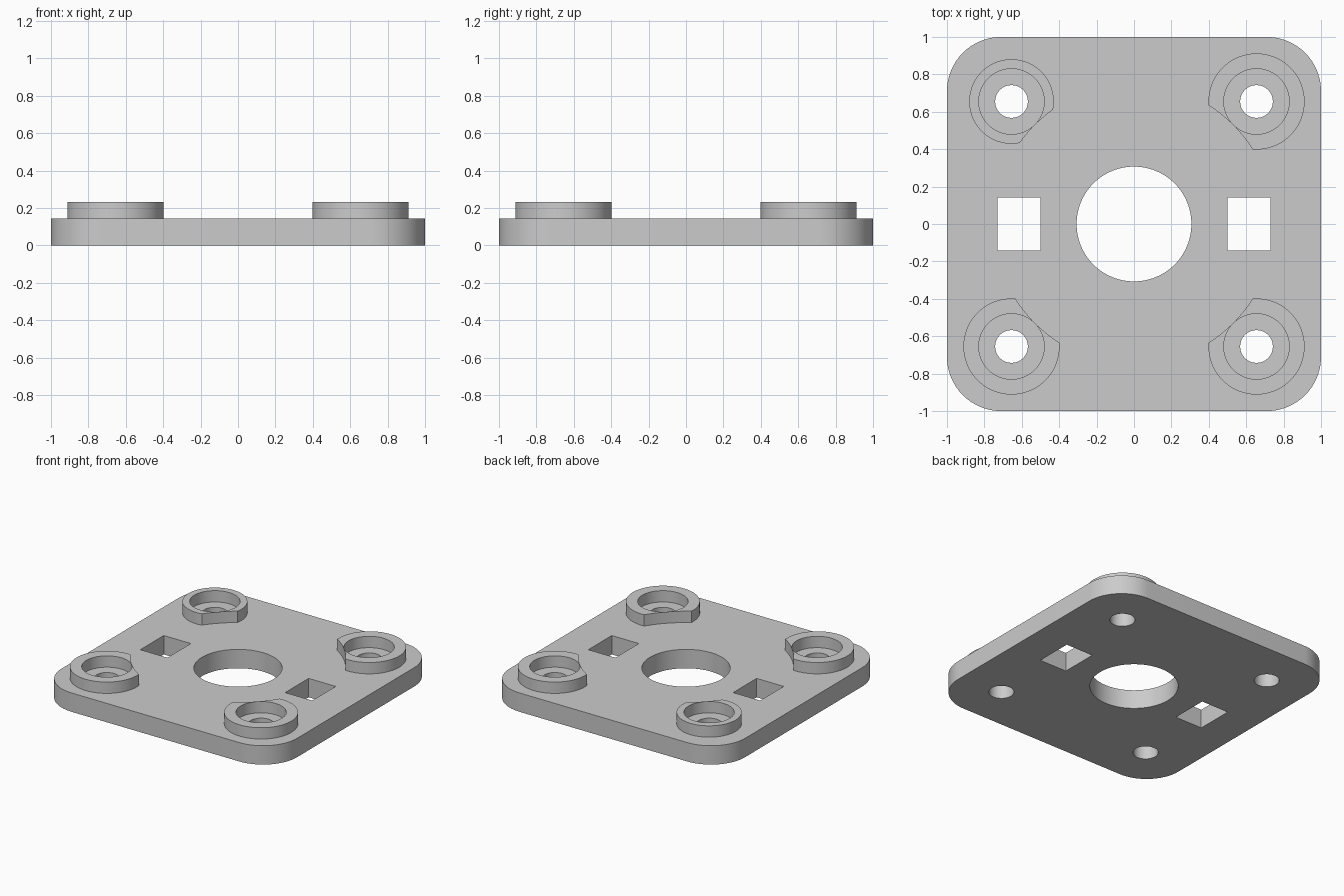
import bpy
import bmesh
from math import acos, atan2, cos, hypot, pi, sin

cube = bpy.data.objects.get("Cube")
if cube:
    bpy.data.objects.remove(cube, do_unlink=True)

PLATE_TOP = 0.145
BOSS_TOP = 0.232
OFFSET = 0.655          # boss centres along x and y
CLEARANCE = 0.749       # round clearance that trims the bosses

grey = bpy.data.materials.new("plain grey")
grey.use_nodes = True
COLOUR = (0.6, 0.6, 0.6, 1)
grey.diffuse_color = COLOUR
grey.node_tree.nodes["Principled BSDF"].inputs["Base Color"].default_value = COLOUR


def arc(cx, cy, r, start, end, steps):
    """Points along an arc, both ends included."""
    angles = [start + (end - start) * i / steps for i in range(steps + 1)]
    return [(cx + r * cos(a), cy + r * sin(a)) for a in angles]


def circle(cx, cy, r, steps=64):
    return arc(cx, cy, r, 0, 2 * pi, steps)[:-1]


def rectangle(cx, cy, w, h):
    return [(cx + sx * w / 2, cy + sy * h / 2)
            for sx, sy in ((-1, -1), (1, -1), (1, 1), (-1, 1))]


def extrude_region(name, loops, z0, z1, bottom=True):
    """Solid from an outline and its holes; the bottom can stay open."""
    bm = bmesh.new()
    rims = {z0: [], z1: []}
    for loop in loops:
        low = [bm.verts.new((x, y, z0)) for x, y in loop]
        high = [bm.verts.new((x, y, z1)) for x, y in loop]
        for i in range(len(loop)):
            j = (i + 1) % len(loop)
            bm.faces.new((low[i], low[j], high[j], high[i]))
            rims[z0].append(bm.edges.get((low[i], low[j])))
            rims[z1].append(bm.edges.get((high[i], high[j])))
    for z in ((z0, z1) if bottom else (z1,)):
        bmesh.ops.triangle_fill(bm, use_beauty=True, edges=rims[z])
    bmesh.ops.recalc_face_normals(bm, faces=bm.faces[:])
    mesh = bpy.data.meshes.new(name)
    bm.to_mesh(mesh)
    bm.free()
    mesh.materials.append(grey)
    obj = bpy.data.objects.new(name, mesh)
    bpy.context.collection.objects.link(obj)
    bpy.ops.object.select_all(action="DESELECT")
    obj.select_set(True)
    bpy.context.view_layer.objects.active = obj
    bpy.ops.object.shade_smooth_by_angle(angle=pi / 6)


def boss_outline(cx, cy, r):
    """Circle trimmed by the clearance circle around the plate centre."""
    d, direction = hypot(cx, cy), atan2(cy, cx)
    a = acos((CLEARANCE**2 + d**2 - r**2) / (2 * CLEARANCE * d))
    b = acos((r**2 + d**2 - CLEARANCE**2) / (2 * r * d))
    inward = direction + pi
    outer = arc(cx, cy, r, inward + b, inward + 2 * pi - b, 56)
    trim = arc(0, 0, CLEARANCE, direction + a, direction - a, 16)
    return outer + trim[1:-1]


corners = {"front_left": (1, -1), "front_right": (-1, -1),
           "back_left": (1, 1), "back_right": (-1, 1)}

# Rounded square plate with bore, two square slots and four screw holes
ROUND = 0.29
outline = []
for i, (sx, sy) in enumerate(((1, 1), (-1, 1), (-1, -1), (1, -1))):
    outline += arc(sx * (1 - ROUND), sy * (1 - ROUND), ROUND,
                   i * pi / 2, (i + 1) * pi / 2, 18)
holes = [circle(0, 0, 0.307, 96)]
holes += [rectangle(s * 0.615, 0, 0.23, 0.285) for s in (-1, 1)]
holes += [circle(sx * OFFSET, sy * OFFSET, 0.0875, 40) for sx, sy in corners.values()]
extrude_region("base_plate", [outline] + holes, 0, PLATE_TOP)

# Counterbored bosses on the corners; one is slimmer than the others
for corner, (sx, sy) in corners.items():
    x, y = sx * OFFSET, sy * OFFSET
    radius = 0.226 if corner == "back_right" else 0.257
    extrude_region(corner + "_boss", [boss_outline(x, y, radius), circle(x, y, 0.175)],
                   PLATE_TOP, BOSS_TOP, bottom=False)
